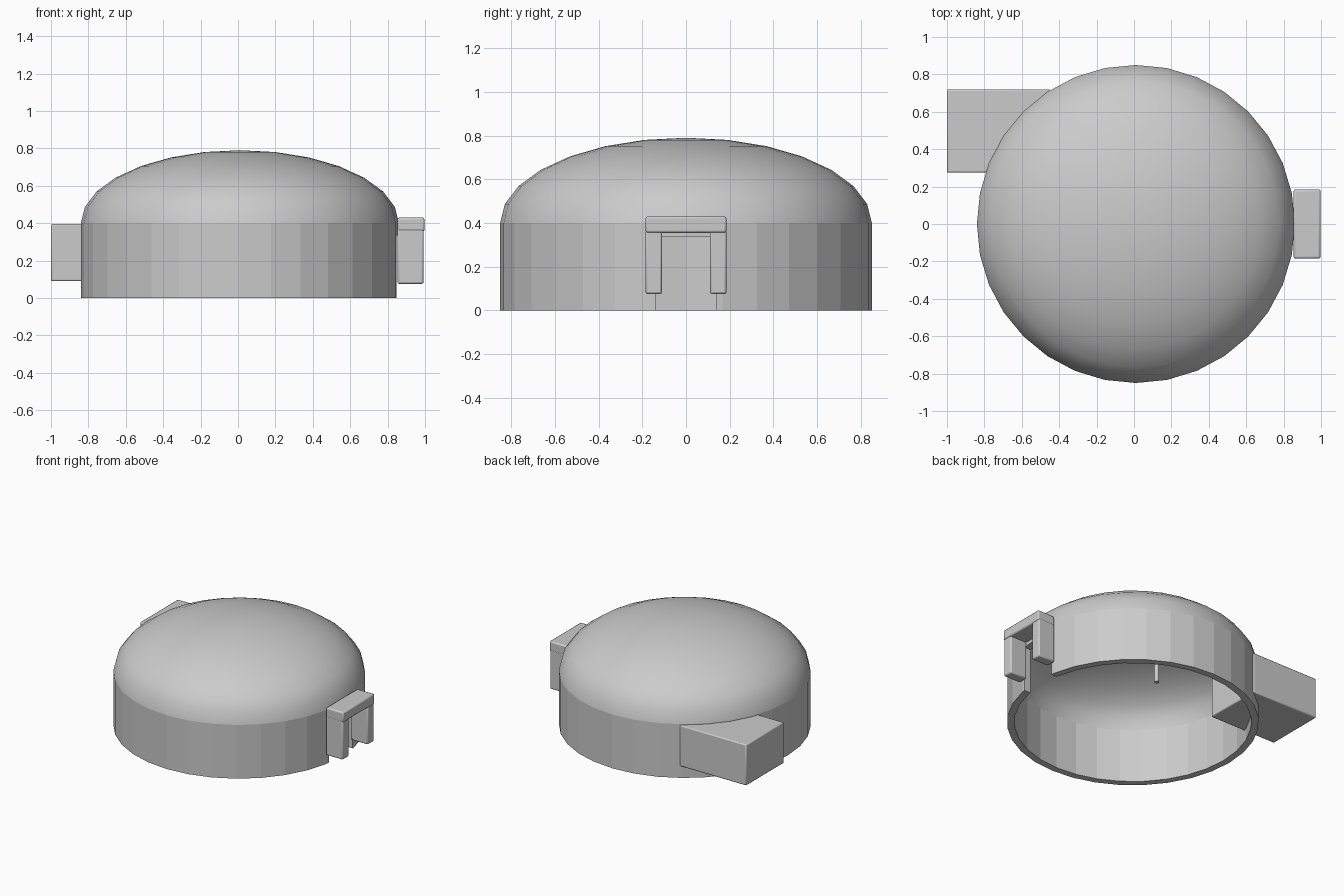
import bpy, bmesh
from math import sin, cos, pi, radians

if "Cube" in bpy.data.objects:
    bpy.data.objects.remove(bpy.data.objects["Cube"])

CX, R, T = 0.01, 0.85, 0.05     # shelter centre, outer radius, shell thickness
WALL_H, DOME_H = 0.40, 0.39


def finish(name, bm):
    bmesh.ops.recalc_face_normals(bm, faces=bm.faces)
    mesh = bpy.data.meshes.new(name)
    bm.to_mesh(mesh)
    bm.free()
    obj = bpy.data.objects.new(name, mesh)
    bpy.context.collection.objects.link(obj)
    return obj


def lathe(name, profile, closed, sides=32):
    """Spin an (r, z) profile round the shelter axis."""
    bm = bmesh.new()
    verts = [bm.verts.new((CX + r, 0, z)) for r, z in profile]
    pairs = list(zip(verts, verts[1:]))
    if closed:
        pairs.append((verts[-1], verts[0]))
    edges = [bm.edges.new(p) for p in pairs]
    bmesh.ops.spin(bm, geom=verts + edges, cent=(CX, 0, 0), axis=(0, 0, 1),
                   angle=2 * pi, steps=sides, use_duplicate=False)
    bmesh.ops.remove_doubles(bm, verts=bm.verts, dist=1e-4)
    return finish(name, bm)


def box(name, lo, hi, bevel=0.0):
    bm = bmesh.new()
    bmesh.ops.create_cube(bm, size=1)
    for v in bm.verts:
        v.co = [(a + b) / 2 + c * (b - a) for a, b, c in zip(lo, hi, v.co)]
    obj = finish(name, bm)
    if bevel:
        mod = obj.modifiers.new("soft_edges", 'BEVEL')
        mod.width, mod.segments = bevel, 2
    return obj


def smooth(obj, angle):
    bpy.ops.object.select_all(action='DESELECT')
    obj.select_set(True)
    bpy.context.view_layer.objects.active = obj
    bpy.ops.object.shade_smooth_by_angle(angle=radians(angle))


# Round wall, flat facets
wall = lathe("wall", [(R, 0), (R, WALL_H), (R - T, WALL_H), (R - T, 0)], True)

# Doorway cut through the wall
cutter = box("doorway_cutter", (0.7, -0.14, -0.1), (1.0, 0.14, 0.335))
cutter.hide_render = True
cutter.hide_set(True)
cut = wall.modifiers.new("doorway", 'BOOLEAN')
cut.operation, cut.solver, cut.object = 'DIFFERENCE', 'EXACT', cutter

# Smooth hollow dome roof
steps = [i * pi / 14 for i in range(8)]
outer = [(R * cos(a), WALL_H + DOME_H * sin(a)) for a in steps]
inner = [((R - T) * cos(a), WALL_H + (DOME_H - T) * sin(a)) for a in reversed(steps)]
outer[-1], inner[0] = (0, WALL_H + DOME_H), (0, WALL_H + DOME_H - T)
bm_profile = inner + outer
dome = lathe("dome_roof", bm_profile, False)
smooth(dome, 40)

# Door frame: lintel and two posts
frame = [box("door_lintel", (0.853, -0.185, 0.355), (0.997, 0.185, 0.43), 0.01)]
for side, s in (("left", -1), ("right", 1)):
    y0, y1 = sorted((s * 0.11, s * 0.185))
    frame.append(box(f"door_post_{side}", (0.853, y0, 0.075), (0.992, y1, 0.37), 0.01))

# Side annex block poking through the wall
annex = box("side_annex", (-1.0, 0.275, 0.09), (-0.45, 0.72, 0.395), 0.008)
for obj in frame + [annex]:
    smooth(obj, 35)

# Thin rod hanging inside the dome
bm = bmesh.new()
bmesh.ops.create_cone(bm, cap_ends=True, segments=12, radius1=0.017, radius2=0.017, depth=0.36)
rod = finish("hanging_rod", bm)
rod.location = (-0.2, 0, 0.57)
smooth(rod, 40)
